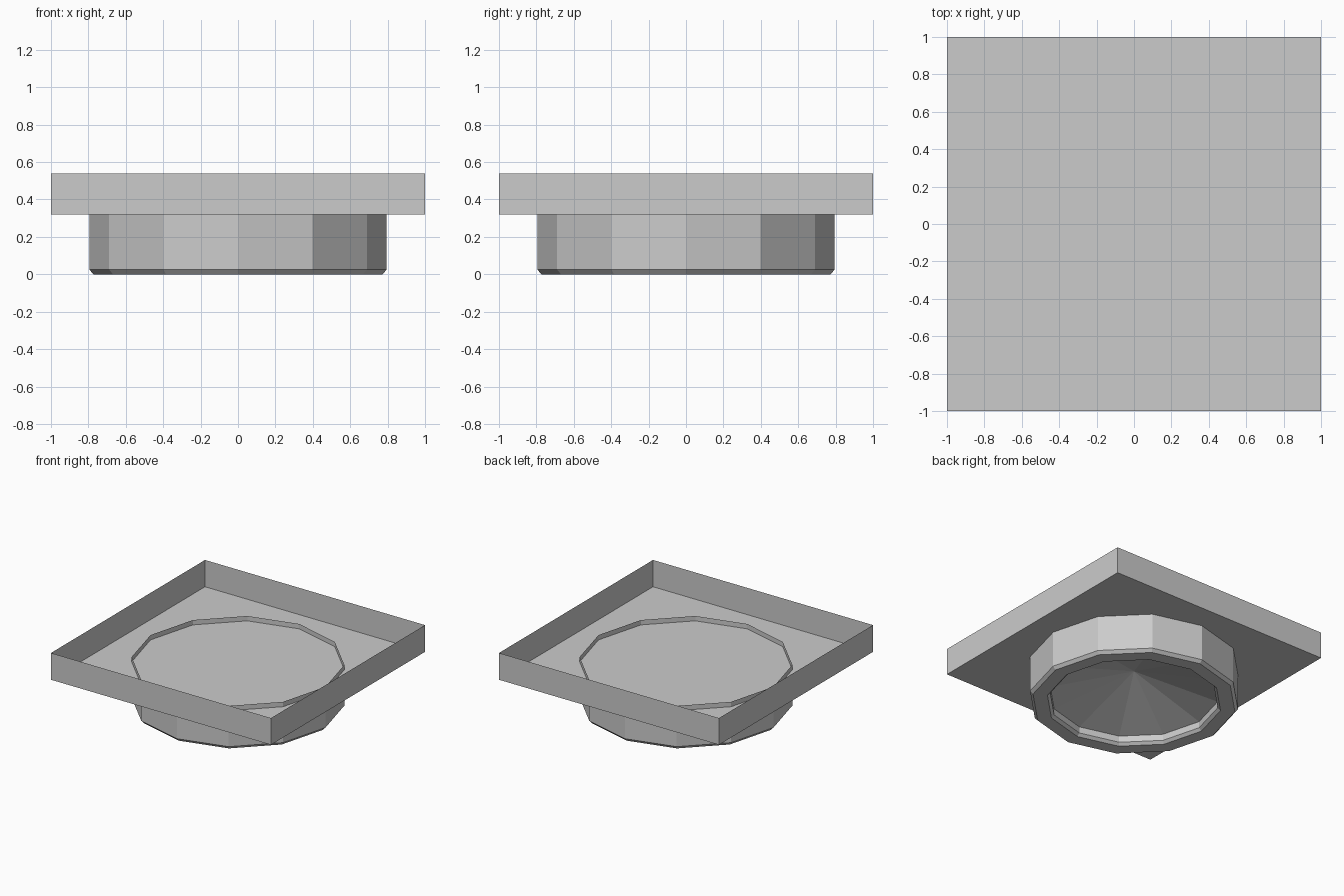
import bpy, bmesh
from math import cos, sin, pi

if "Cube" in bpy.data.objects:
    bpy.data.objects.remove(bpy.data.objects["Cube"])


def make_object(name, bm):
    mesh = bpy.data.meshes.new(name)
    bm.to_mesh(mesh)
    bm.free()
    obj = bpy.data.objects.new(name, mesh)
    bpy.context.collection.objects.link(obj)
    return obj


def lathe(name, profile, sides):
    """Flat-faced turned surface; a profile point with radius 0 becomes a pole."""
    bm = bmesh.new()
    rings = []
    for r, z in profile:
        if r == 0:
            rings.append([bm.verts.new((0, 0, z))] * sides)
        else:
            rings.append([bm.verts.new((r * cos(2 * pi * i / sides),
                                        r * sin(2 * pi * i / sides), z))
                          for i in range(sides)])
    for a, b in zip(rings, rings[1:]):
        for i in range(sides):
            j = (i + 1) % sides
            corners = list(dict.fromkeys((a[i], a[j], b[j], b[i])))
            bm.faces.new(corners)
    return make_object(name, bm)


# Square open-topped tray with paper-thin walls
FLOOR, RIM = 0.32, 0.54
bm = bmesh.new()
bmesh.ops.create_cube(bm, size=2)
for v in bm.verts:
    v.co.z = RIM if v.co.z > 0 else FLOOR
top = [f for f in bm.faces if f.normal.z > 0.9]
bmesh.ops.delete(bm, geom=top, context='FACES_ONLY')
make_object("square_tray", bm)

# Twelve-sided collar: lip above the floor, chamfered foot, hollow conical underside
lathe("round_collar", [(0, 0.275), (0.64, 0.075), (0.64, 0.022), (0.662, 0),
                       (0.772, 0), (0.795, 0.025), (0.795, 0.36)][::-1], 12)
